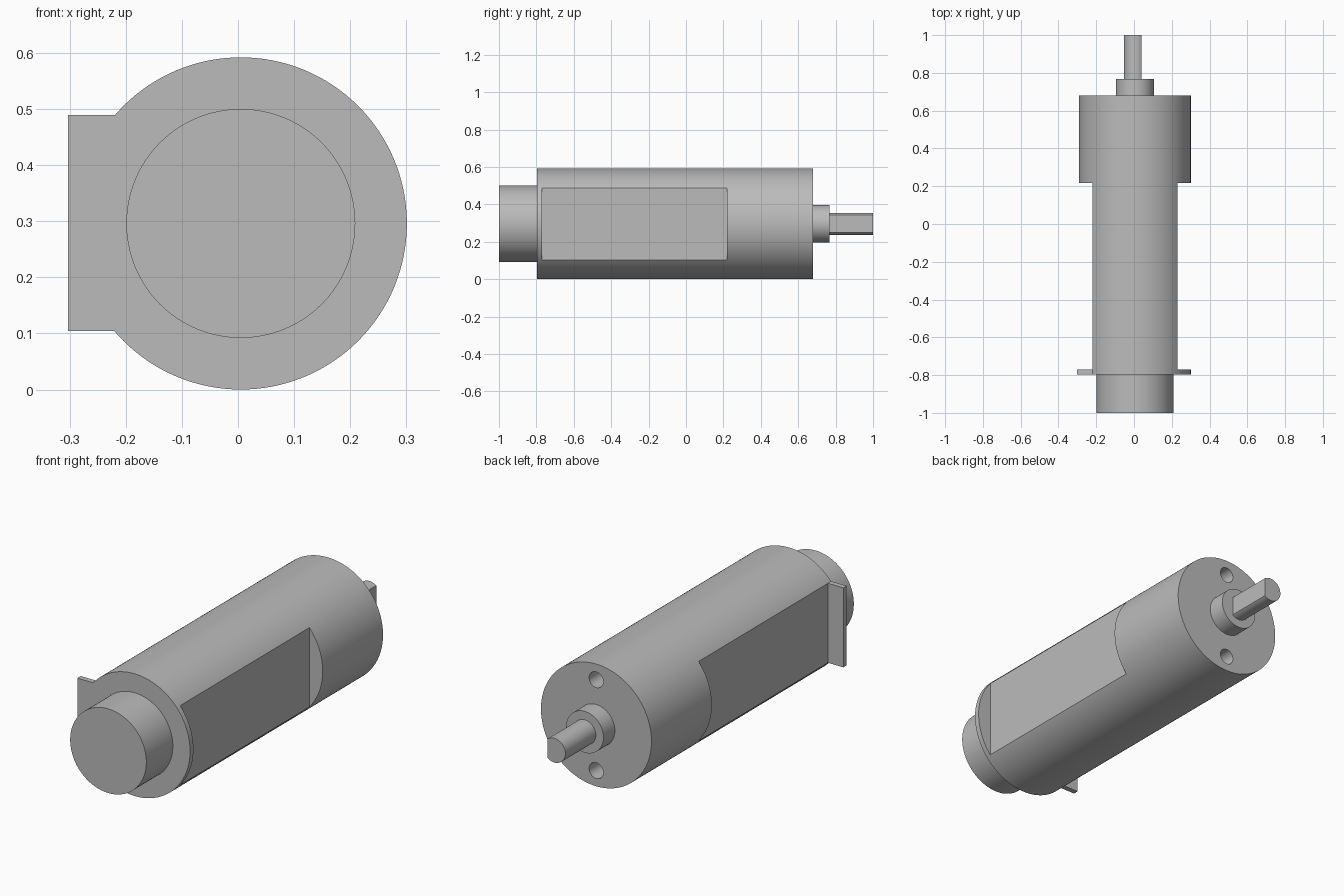
import bpy, math
from mathutils import Matrix

cube = bpy.data.objects.get("Cube")
if cube:
    bpy.data.objects.remove(cube, do_unlink=True)

# Shared axis of all turned parts
CX, CZ = 0.005, 0.296
RADIUS = 0.296
FLAT = 0.225
FRONT, FLANGE, STEP, BACK = -0.797, -0.771, 0.218, 0.68

metal = bpy.data.materials.new("machined grey")
metal.use_nodes = True
GREY = (0.5, 0.5, 0.5, 1)
metal.diffuse_color = GREY
metal.node_tree.nodes["Principled BSDF"].inputs["Base Color"].default_value = GREY


def finish(obj, name):
    obj.name = name
    obj.data.materials.append(metal)
    return obj


def rod(name, radius, y0, y1, dz=0, sides=128):
    """Cylinder along y, offset dz from the main axis."""
    bpy.ops.mesh.primitive_cylinder_add(vertices=sides, radius=radius, depth=y1 - y0)
    obj = bpy.context.object
    obj.data.transform(Matrix.Translation((CX, (y0 + y1) / 2, CZ + dz))
                       @ Matrix.Rotation(math.pi / 2, 4, "X"))
    return finish(obj, name)


def box(name, x0, x1, y0, y1, z0, z1):
    bpy.ops.mesh.primitive_cube_add(size=1)
    obj = bpy.context.object
    obj.data.transform(Matrix.Translation(((x0 + x1) / 2, (y0 + y1) / 2, (z0 + z1) / 2))
                       @ Matrix.Diagonal((x1 - x0, y1 - y0, z1 - z0, 1)))
    return finish(obj, name)


def combine(target, tool, operation):
    """Apply a boolean and discard its tool."""
    mod = target.modifiers.new("boolean", "BOOLEAN")
    mod.operation, mod.object, mod.solver = operation, tool, "EXACT"
    bpy.context.view_layer.objects.active = target
    bpy.ops.object.modifier_apply(modifier=mod.name)
    bpy.data.objects.remove(tool, do_unlink=True)


# Main body with the side tab on its front flange
body = rod("body", RADIUS, FRONT, BACK)
combine(body, box("tab", -0.303, -0.1, FRONT, FLANGE, 0.104, 0.489), "UNION")

# Long flats on both sides
for side in (-1, 1):
    xs = sorted((CX + side * FLAT, CX + side * 0.5))
    combine(body, box("flat_cutter", *xs, FLANGE, STEP, -0.2, 0.8), "DIFFERENCE")

# Mounting holes in the back face
for side in (-1, 1):
    hole = rod("hole_cutter", 0.038, BACK - 0.2, BACK + 0.1, side * 0.22, 48)
    combine(body, hole, "DIFFERENCE")

# Front stub, back boss and D-shaped output shaft
stub = rod("front_stub", 0.204, -1, FRONT)
boss = rod("back_boss", 0.1, BACK, 0.767)
shaft = rod("output_shaft", 0.059, 0.767, 1, sides=64)
combine(shaft, box("shaft_cutter", 0.041, 0.2, 0.7, 1.1, 0, 0.6), "DIFFERENCE")

for obj in (body, stub, boss, shaft):
    bpy.ops.object.select_all(action="DESELECT")
    obj.select_set(True)
    bpy.context.view_layer.objects.active = obj
    bpy.ops.object.shade_smooth_by_angle(angle=math.radians(25))
